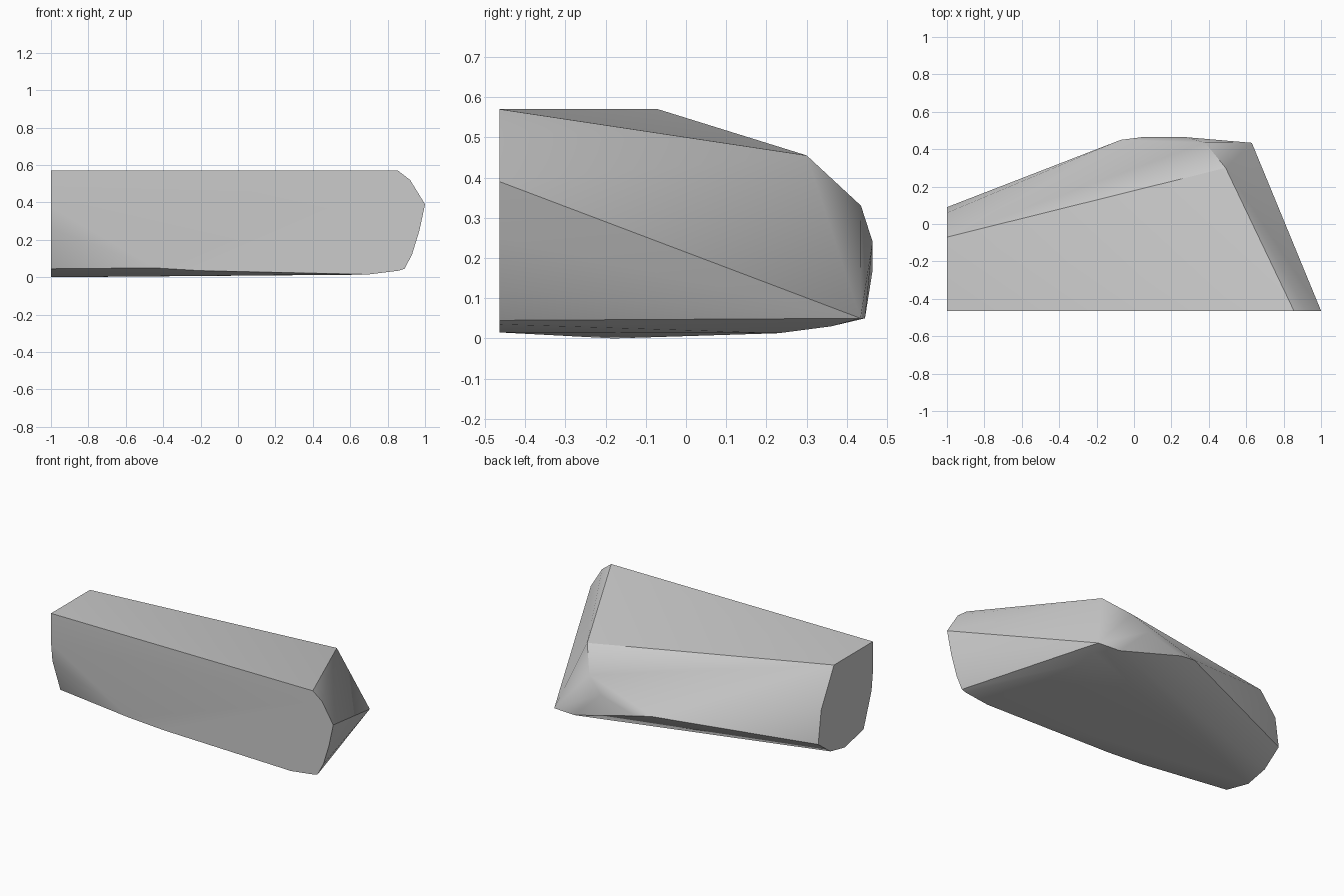
import bpy
import bmesh
from mathutils import Vector

# Remove the default cube only
default_cube = bpy.data.objects.get("Cube")
if default_cube:
    bpy.data.objects.remove(default_cube, do_unlink=True)


def make_material(name, colour):
    """Create a plain material with one flat colour."""
    material = bpy.data.materials.new(name)
    material.use_nodes = True
    material.diffuse_color = colour
    shader = material.node_tree.nodes["Principled BSDF"]
    shader.inputs["Base Color"].default_value = colour
    shader.inputs["Roughness"].default_value = 0.8
    return material


def hull_object(name, points, material, sharp_angle):
    """Wrap a convex skin around the points and shade it smooth by angle."""
    mesh = bpy.data.meshes.new(name)
    bm = bmesh.new()
    for point in points:
        bm.verts.new(point)
    hull = bmesh.ops.convex_hull(bm, input=bm.verts[:])
    unused = [v for v in bm.verts if not v.link_faces]
    bmesh.ops.delete(bm, geom=unused, context="VERTS")
    bmesh.ops.recalc_face_normals(bm, faces=bm.faces[:])
    bm.to_mesh(mesh)
    bm.free()

    obj = bpy.data.objects.new(name, mesh)
    bpy.context.collection.objects.link(obj)
    mesh.materials.append(material)
    bpy.ops.object.select_all(action="DESELECT")
    obj.select_set(True)
    bpy.context.view_layer.objects.active = obj
    bpy.ops.object.shade_smooth_by_angle(angle=sharp_angle)
    return obj


FRONT_Y = -0.464
END_X = -1.0

# Flat front face: (x, z) outline with a pointed, rounded far end
front_profile = [
    (-1, 0.57), (0.855, 0.57), (0.92, 0.52), (1, 0.39),
    (0.97, 0.25), (0.93, 0.12), (0.89, 0.045), (0.86, 0.035),
    (0.7, 0.015), (-0.2, 0.035), (-0.45, 0.05), (-1, 0.38),
]

# Flat cut end: (y, z) outline, rounded along the bottom
end_profile = [
    (-0.07, 0.57), (0.06, 0.33), (0.09, 0.122), (-0.035, 0.03),
    (-0.18, 0), (-0.37, 0.045), (-0.45, 0.26),
]

# Back crest: from the upper shoulder round the bulge to the low corner
back_crest = [
    (0.49, 0.30, 0.455), (0.38, 0.435, 0.33), (0.28, 0.464, 0.24),
    (0.04, 0.464, 0.17), (-0.07, 0.45, 0.19), (0.48, 0.445, 0.05),
    (0.63, 0.434, 0.05),
]

# Shallow belly of the underside
underside = [(0.6, 0.23, 0.013), (0.6, 0.36, 0.03)]

points = [Vector((x, FRONT_Y, z)) for x, z in front_profile]
points += [Vector((END_X, y, z)) for y, z in end_profile]
points += [Vector(p) for p in back_crest + underside]

stone_grey = make_material("stone grey", (0.6, 0.6, 0.6, 1.0))
hull_object("boulder", points, stone_grey, 0.52)
